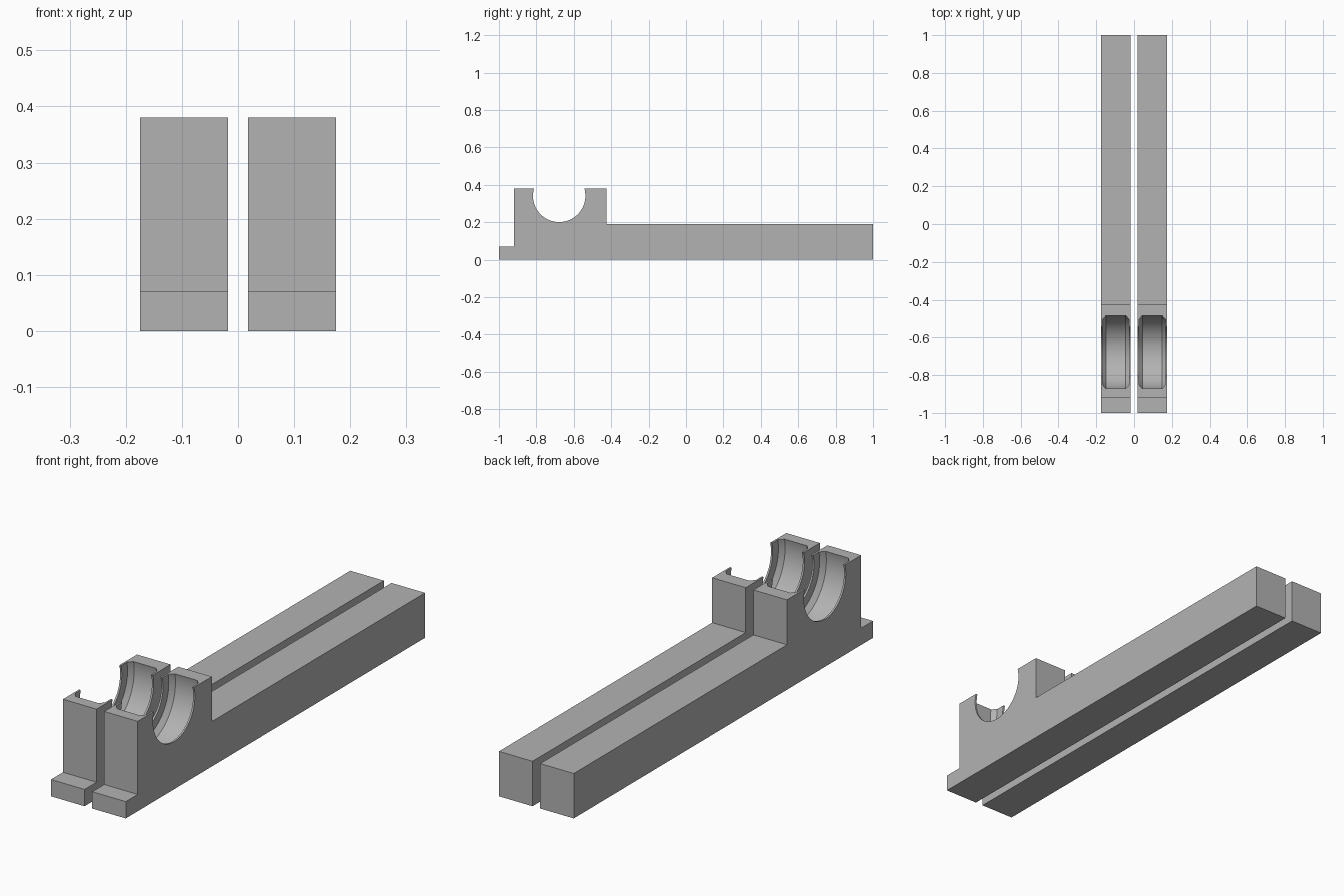
import bpy, bmesh, math

if "Cube" in bpy.data.objects:
    bpy.data.objects.remove(bpy.data.objects["Cube"])

INNER, WIDTH = 0.018, 0.157      # gap to the centre line, width of one rail
CY, CZ = -0.678, 0.341           # axis of the round seat

grey = bpy.data.materials.new("mid grey")
grey.diffuse_color = (0.45, 0.45, 0.45, 1)
grey.use_nodes = True
grey.node_tree.nodes["Principled BSDF"].inputs["Base Color"].default_value = grey.diffuse_color


def finish(name, bm):
    bmesh.ops.recalc_face_normals(bm, faces=bm.faces)
    mesh = bpy.data.meshes.new(name)
    bm.to_mesh(mesh)
    bm.free()
    mesh.materials.append(grey)
    obj = bpy.data.objects.new(name, mesh)
    bpy.context.collection.objects.link(obj)
    return obj


def rail(name, x0):
    # Side outline: toe, seat block, long bar
    outline = [(-1, 0), (1, 0), (1, 0.19), (-0.425, 0.19), (-0.425, 0.38),
               (-0.92, 0.38), (-0.92, 0.071), (-1, 0.071)]
    bm = bmesh.new()
    face = bm.faces.new([bm.verts.new((x0, y, z)) for y, z in outline])
    ext = bmesh.ops.extrude_face_region(bm, geom=[face])
    bmesh.ops.translate(bm, vec=(WIDTH, 0, 0),
                        verts=[v for v in ext["geom"] if isinstance(v, bmesh.types.BMVert)])
    return finish(name, bm)


def seat_cutter(x0, segments=96):
    # Turned shape: narrow opening at both sides, wide chamfered groove between
    half = [(-0.02, 0.14), (0.008, 0.14), (0.008, 0.178), (0.026, 0.197)]
    section = half + [(WIDTH - x, r) for x, r in reversed(half)]
    bm = bmesh.new()
    rings = []
    for x, r in section:
        rings.append([bm.verts.new((x0 + x, CY + r * math.cos(a), CZ + r * math.sin(a)))
                      for a in (2 * math.pi * i / segments for i in range(segments))])
    for a, b in zip(rings, rings[1:]):
        for i in range(segments):
            j = (i + 1) % segments
            bm.faces.new((a[i], a[j], b[j], b[i]))
    bm.faces.new(rings[0])
    bm.faces.new(rings[-1])
    return finish("seat_cutter", bm)


for side, x0 in (("left", -INNER - WIDTH), ("right", INNER)):
    obj = rail(side + "_rail", x0)
    cutter = seat_cutter(x0)
    mod = obj.modifiers.new("seat", "BOOLEAN")
    mod.operation, mod.solver, mod.object = "DIFFERENCE", "EXACT", cutter
    bpy.ops.object.select_all(action="DESELECT")
    obj.select_set(True)
    bpy.context.view_layer.objects.active = obj
    bpy.ops.object.modifier_apply(modifier=mod.name)
    bpy.data.objects.remove(cutter)
    bpy.ops.object.shade_smooth_by_angle(angle=math.radians(25))
